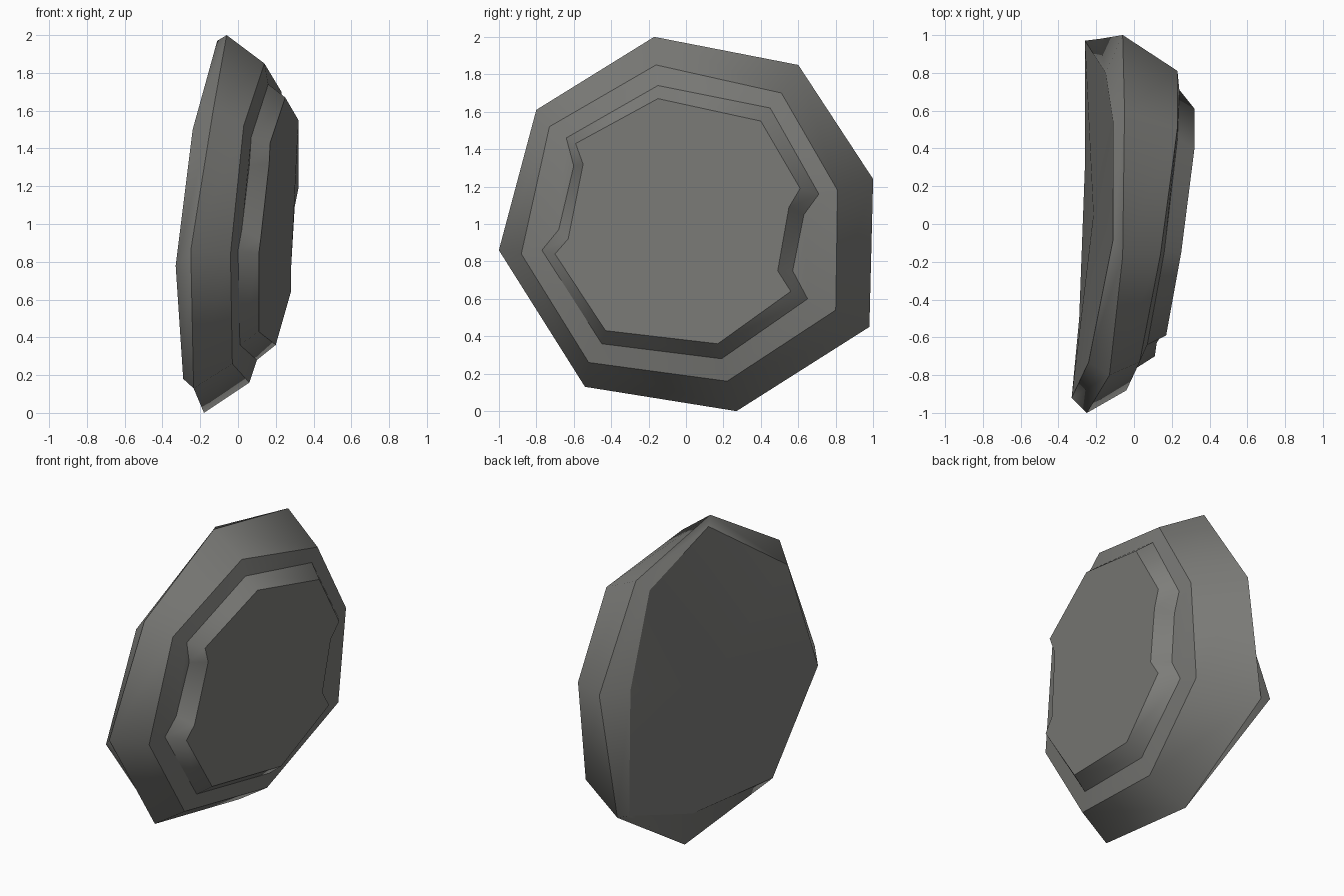
import bpy, bmesh, math

if "Cube" in bpy.data.objects:
    bpy.data.objects.remove(bpy.data.objects["Cube"])


def material(name, rgb):
    m = bpy.data.materials.new(name)
    m.diffuse_color = (*rgb, 1)
    m.use_nodes = True
    m.node_tree.nodes["Principled BSDF"].inputs["Base Color"].default_value = m.diffuse_color
    return m


stone = material("grey stone", (0.205, 0.205, 0.193))

# rings of (x, y, z), clockwise from the top
back = [(-.11, -.08, 1.97), (-.11, .54, 1.78), (-.15, .80, 1.22), (-.26, .97, .48),
        (-.26, .30, .24), (-.29, -.50, .18), (-.33, -.92, .78), (-.24, -.73, 1.50)]
rim = [(-.06, -.17, 2.0), (-.05, .60, 1.85), (-.06, 1.0, 1.24), (-.18, .98, .45),
       (-.18, .27, 0), (-.235, -.54, .13), (-.25, -1.0, .86), (-.13, -.80, 1.61)]
shoulder = [(.14, -.16, 1.85), (.23, .51, 1.70), (.23, .81, 1.18), (.18, .80, .54),
            (.06, .22, .16), (-.03, -.52, .26), (-.04, -.88, .84), (.03, -.73, 1.52)]
# raised face, with a notch on each side
foot = [(.16, -.15, 1.74), (.23, .45, 1.62), (.24, .71, 1.16), (.21, .63, 1.05),
        (.18, .57, .75), (.18, .65, .60), (.10, .19, .28), (.01, -.45, .36),
        (0, -.77, .86), (.02, -.68, .97), (.06, -.60, 1.31), (.07, -.64, 1.46)]
face = [(.25, -.15, 1.67), (.32, .40, 1.55), (.32, .61, 1.19), (.30, .55, 1.09),
        (.28, .49, .75), (.28, .56, .64), (.20, .17, .36), (.11, -.43, .43),
        (.11, -.70, .84), (.12, -.63, .92), (.165, -.55, 1.32), (.17, -.59, 1.43)]

bm = bmesh.new()
B, R, S, F, T = [[bm.verts.new(p) for p in ring] for ring in (back, rim, shoulder, foot, face)]


def bridge(a, b):
    n = len(a)
    for i in range(n):
        j = (i + 1) % n
        bm.faces.new((a[i], a[j], b[j], b[i]))


# back plate, slightly hollow in the middle
hub = bm.verts.new((-.215, .05, 1.0))
for i in range(8):
    bm.faces.new((B[i], B[(i + 1) % 8], hub))
bridge(B, R)
bridge(R, S)
# ledge from the eight-sided shoulder to the notched foot
corner = [0, 1, 2, 5, 6, 7, 8, 11]
for i in range(8):
    j = (i + 1) % 8
    a, b = corner[i], corner[j]
    inner = [F[k % 12] for k in range(a, (b if b > a else b + 12) + 1)]
    bm.faces.new([S[j], S[i]] + inner)
bridge(F, T)
bm.faces.new(T)
bmesh.ops.recalc_face_normals(bm, faces=bm.faces)

# smooth around each band, crisp between bands
for f in bm.faces:
    f.smooth = True
for ring in (B, R, S, F, T):
    for i in range(len(ring)):
        e = bm.edges.get((ring[i], ring[(i + 1) % len(ring)]))
        e.smooth = e.calc_face_angle(0) < math.radians(15)

mesh = bpy.data.meshes.new("stone_slab")
bm.to_mesh(mesh)
bm.free()
slab = bpy.data.objects.new("stone_slab", mesh)
bpy.context.collection.objects.link(slab)
mesh.materials.append(stone)
